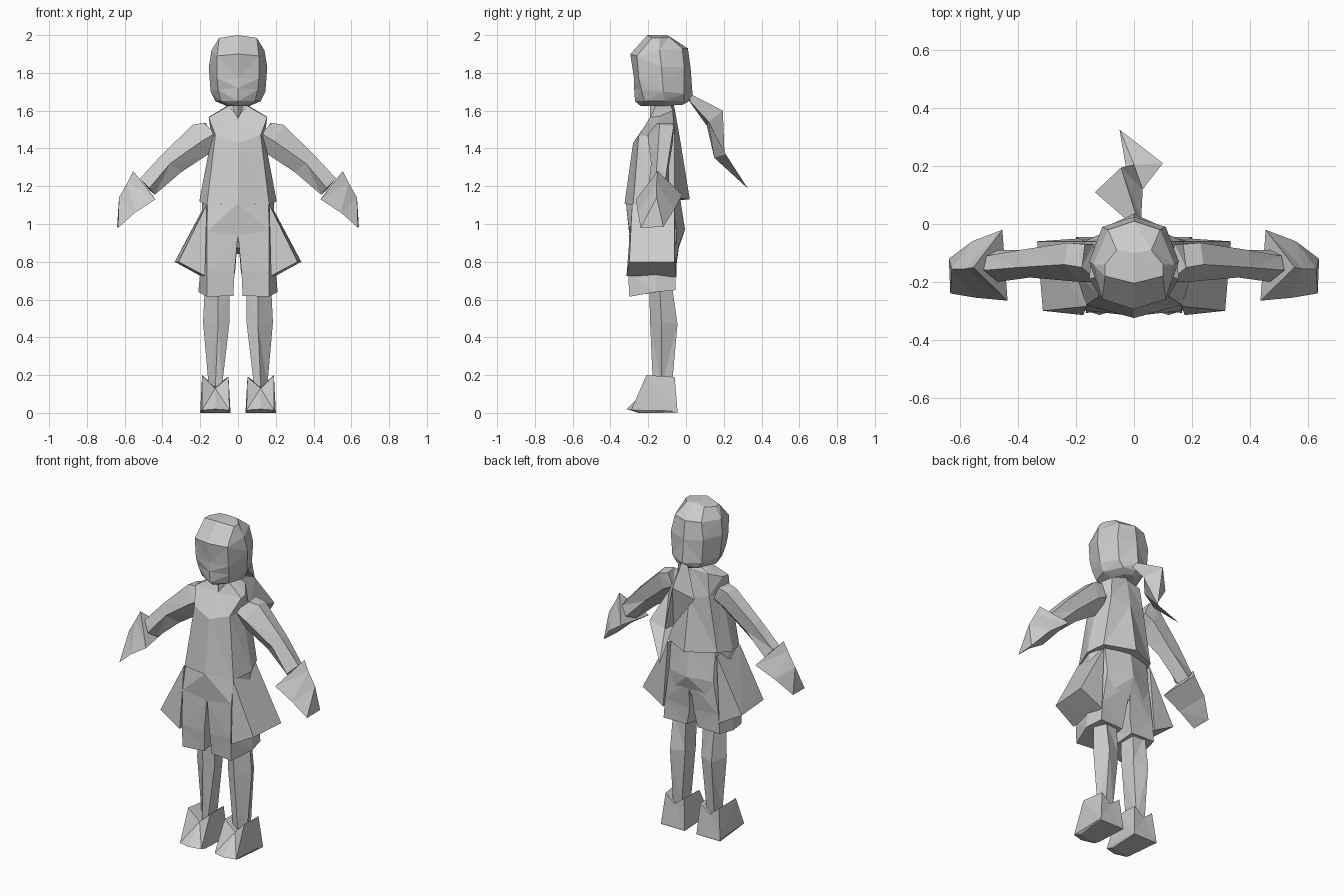
import bpy, bmesh

grey = bpy.data.materials.new("light_grey")
grey.diffuse_color = (0.6, 0.6, 0.6, 1)


def loft(name, rings, mirror=False):
    """Skin closed rings of equal length, cap both ends; optionally mirror in x."""
    bm = bmesh.new()
    loops = [[bm.verts.new(p) for p in r] for r in rings]
    n = len(loops[0])
    for a, b in zip(loops, loops[1:]):
        for i in range(n):
            j = (i + 1) % n
            bm.faces.new((a[i], a[j], b[j], b[i]))
    bm.faces.new(loops[0][::-1])
    bm.faces.new(loops[-1])
    bmesh.ops.remove_doubles(bm, verts=bm.verts, dist=0.0005)
    bmesh.ops.triangulate(bm, faces=bm.faces)
    bmesh.ops.recalc_face_normals(bm, faces=bm.faces)
    me = bpy.data.meshes.new(name)
    bm.to_mesh(me)
    bm.free()
    me.materials.append(grey)
    ob = bpy.data.objects.new(name, me)
    bpy.context.collection.objects.link(ob)
    if mirror:
        ob.modifiers.new("mirror", "MIRROR").use_mirror_merge = False
    return ob


def full(half):
    """Complete a half ring (front centre ... back centre) to both sides."""
    return half + [(-x, y, z) for x, y, z in half[-2:0:-1]]


# head, faceted with a chin and brow
loft("head", [full(r) for r in (
    [(0, -.24, 1.625), (.05, -.19, 1.625), (.06, -.12, 1.625), (.04, -.04, 1.63), (0, -.02, 1.63)],
    [(0, -.27, 1.65), (.09, -.22, 1.65), (.12, -.12, 1.65), (.07, -.01, 1.65), (0, .01, 1.645)],
    [(0, -.275, 1.72), (.105, -.235, 1.71), (.145, -.12, 1.70), (.1, -.01, 1.69), (0, .035, 1.68)],
    [(0, -.275, 1.77), (.11, -.25, 1.77), (.155, -.13, 1.83), (.11, -.01, 1.83), (0, .025, 1.82)],
    [(0, -.295, 1.90), (.11, -.26, 1.89), (.14, -.14, 1.92), (.09, -.02, 1.93), (0, .01, 1.93)],
    [(0, -.205, 2.0), (.1, -.18, 1.985), (.1, -.14, 1.985), (.06, -.09, 1.99), (0, -.1, 2.0)],
)])

# neck
loft("neck", [full([(0, -.19, z), (.055, -.13, z), (0, -.07, z)]) for z in (1.55, 1.66)])

# long flared top
loft("torso", [full(r) for r in (
    [(0, -.325, 1.11), (.165, -.28, 1.10), (.205, -.16, 1.12), (.17, -.06, 1.14), (0, .02, 1.13)],
    [(0, -.28, 1.43), (.12, -.25, 1.47), (.14, -.15, 1.46), (.115, -.06, 1.47), (0, -.03, 1.44)],
    [(0, -.19, 1.56), (.155, -.19, 1.565), (.15, -.14, 1.57), (.1, -.07, 1.60), (0, -.06, 1.61)],
    [(0, -.18, 1.57), (.05, -.16, 1.625), (.05, -.12, 1.63), (.04, -.08, 1.63), (0, -.065, 1.63)],
)])

# hips
loft("hips", [full(r) for r in (
    [(0, -.26, .87), (.10, -.29, .88), (.17, -.17, .88), (.12, -.05, .86), (0, -.05, .84)],
    [(0, -.30, .94), (.165, -.30, .96), (.19, -.17, .96), (.15, -.05, .96), (0, -.005, .97)],
    [(0, -.318, 1.11), (.162, -.275, 1.10), (.19, -.16, 1.12), (.15, -.07, 1.13), (0, -.03, 1.13)],
)])

# short trouser legs
loft("shorts_leg", [
    [(.025, -.29, .62), (.165, -.30, .615), (.21, -.16, .64), (.19, -.055, .65), (.035, -.06, .65)],
    [(.018, -.30, .75), (.165, -.307, .75), (.20, -.16, .75), (.18, -.055, .77), (.015, -.055, .75)],
    [(.001, -.30, .94), (.165, -.30, .97), (.18, -.16, .97), (.15, -.05, .97), (.001, -.03, .93)],
], True)

# wide flare at each side of the hips
loft("hip_flare", [
    [(.165, -.285, 1.105), (.315, -.30, .80), (.175, -.315, .725)],
    [(.165, -.06, 1.12), (.335, -.06, .80), (.19, -.05, .72)],
], True)

# lower legs
loft("leg", [
    [(.085, -.17, .14), (.12, -.175, .14), (.155, -.13, .14), (.14, -.075, .14), (.085, -.08, .14)],
    [(.045, -.16, .48), (.105, -.19, .48), (.185, -.13, .48), (.14, -.045, .47), (.055, -.07, .48)],
    [(.045, -.17, .68), (.105, -.195, .68), (.175, -.14, .68), (.14, -.075, .68), (.06, -.08, .68)],
], True)

# wedge shoes with a notched cuff
loft("shoe", [
    [(.05, -.24, 0), (.12, -.25, 0), (.18, -.24, 0), (.2, -.045, 0), (.12, -.045, 0), (.04, -.045, 0)],
    [(.045, -.29, .015), (.12, -.315, .02), (.19, -.29, .015), (.2, -.045, .01), (.12, -.045, .01), (.04, -.045, .01)],
    [(.05, -.2, .19), (.12, -.2, .13), (.19, -.21, .2), (.18, -.06, .19), (.12, -.06, .14), (.055, -.06, .19)],
], True)

# arms
loft("arm", [
    [(.18, -.15, 1.535), (.12, -.20, 1.48), (.12, -.15, 1.39), (.14, -.07, 1.46), (.17, -.07, 1.535)],
    [(.24, -.14, 1.525), (.19, -.20, 1.44), (.17, -.15, 1.36), (.2, -.07, 1.43), (.23, -.065, 1.52)],
    [(.40, -.15, 1.37), (.36, -.185, 1.32), (.30, -.14, 1.275), (.34, -.09, 1.31), (.395, -.09, 1.36)],
    [(.52, -.16, 1.24), (.47, -.2, 1.19), (.44, -.15, 1.155), (.47, -.09, 1.18), (.51, -.11, 1.23)],
], True)

# mitten hands
loft("hand", [
    [(.555, -.15, 1.28), (.437, -.265, 1.13), (.455, -.02, 1.155)],
    [(.585, -.155, 1.22), (.545, -.255, 1.06), (.56, -.06, 1.08)],
    [(.63, -.155, 1.14), (.635, -.24, .98), (.64, -.12, .985)],
], True)

# twisted ponytail
loft("ponytail", [
    [(-.02, .01, 1.66), (.01, .02, 1.69), (.025, .02, 1.65)],
    [(-.135, .11, 1.52), (-.045, .195, 1.60), (.03, .12, 1.54)],
    [(-.02, .15, 1.35), (.0, .205, 1.34), (.10, .21, 1.37)],
    [(-.05, .325, 1.19), (-.049, .326, 1.191), (-.048, .325, 1.192)],
])
